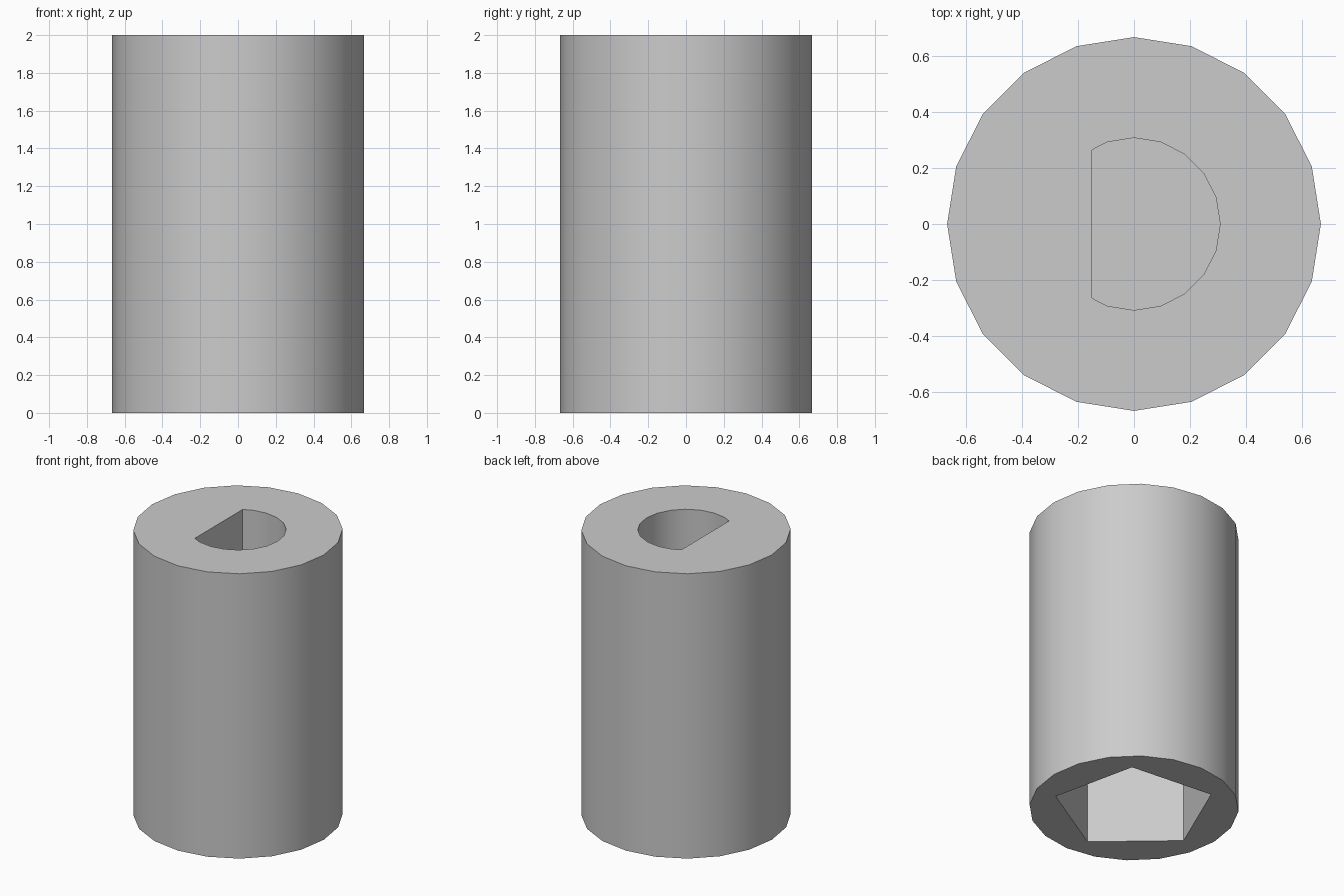
import bpy
import bmesh
from math import cos, sin, radians

cube = bpy.data.objects.get("Cube")
if cube:
    bpy.data.objects.remove(cube, do_unlink=True)

HEIGHT = 2.0
D_FLOOR = 1.1        # floor level of the D-shaped bore
SOCKET_ROOF = 0.75   # roof level of the five-sided socket
FLAT_X = -0.15       # flat side of the bore


def polygon(radius, sides, start=0.0):
    angles = [radians(start + 360 * i / sides) for i in range(sides)]
    return [(radius * cos(a), radius * sin(a)) for a in angles]


def d_profile(radius, sides):
    """Circle polygon clipped along the flat side."""
    pts, result = polygon(radius, sides), []
    for a, b in zip(pts, pts[1:] + pts[:1]):
        if a[0] > FLAT_X:
            result.append(a)
        if (a[0] > FLAT_X) != (b[0] > FLAT_X):
            t = (FLAT_X - a[0]) / (b[0] - a[0])
            result.append((FLAT_X, a[1] + t * (b[1] - a[1])))
    return result


def add_walls(bm, profile, z_low, z_high):
    """Upright walls; returns the lower and upper vertex loops."""
    low = [bm.verts.new((x, y, z_low)) for x, y in profile]
    high = [bm.verts.new((x, y, z_high)) for x, y in profile]
    for i in range(len(profile)):
        j = (i + 1) % len(profile)
        bm.faces.new((low[i], low[j], high[j], high[i]))
    return low, high


def add_ring(bm, outer, inner):
    """Flat end face between an outer loop and a hole."""
    edges = [bm.edges.get((loop[i - 1], loop[i]))
             for loop in (outer, inner) for i in range(len(loop))]
    bmesh.ops.triangle_fill(bm, edges=edges, use_beauty=True)


bm = bmesh.new()
# Outer body, bore from the top, socket from the bottom
body_low, body_high = add_walls(bm, polygon(0.666, 20), 0, HEIGHT)
bore_low, bore_high = add_walls(bm, d_profile(0.307, 20), D_FLOOR, HEIGHT)
socket_low, socket_high = add_walls(bm, polygon(0.52, 5, 48.6), 0, SOCKET_ROOF)
# End faces and the closed ends of both recesses
add_ring(bm, body_high, bore_high)
add_ring(bm, body_low, socket_low)
bm.faces.new(bore_low)
bm.faces.new(socket_high)
bmesh.ops.recalc_face_normals(bm, faces=bm.faces)

mesh = bpy.data.meshes.new("shaft_adapter")
bm.to_mesh(mesh)
bm.free()
adapter = bpy.data.objects.new("shaft_adapter", mesh)
bpy.context.collection.objects.link(adapter)

# Plain grey material
grey = bpy.data.materials.new("plain_grey")
grey.use_nodes = True
colour = (0.6, 0.6, 0.6, 1)
grey.diffuse_color = colour
grey.node_tree.nodes["Principled BSDF"].inputs["Base Color"].default_value = colour
mesh.materials.append(grey)

# Smooth round walls, sharp rims and corners
bpy.ops.object.select_all(action='DESELECT')
adapter.select_set(True)
bpy.context.view_layer.objects.active = adapter
bpy.ops.object.shade_smooth_by_angle(angle=radians(30))
